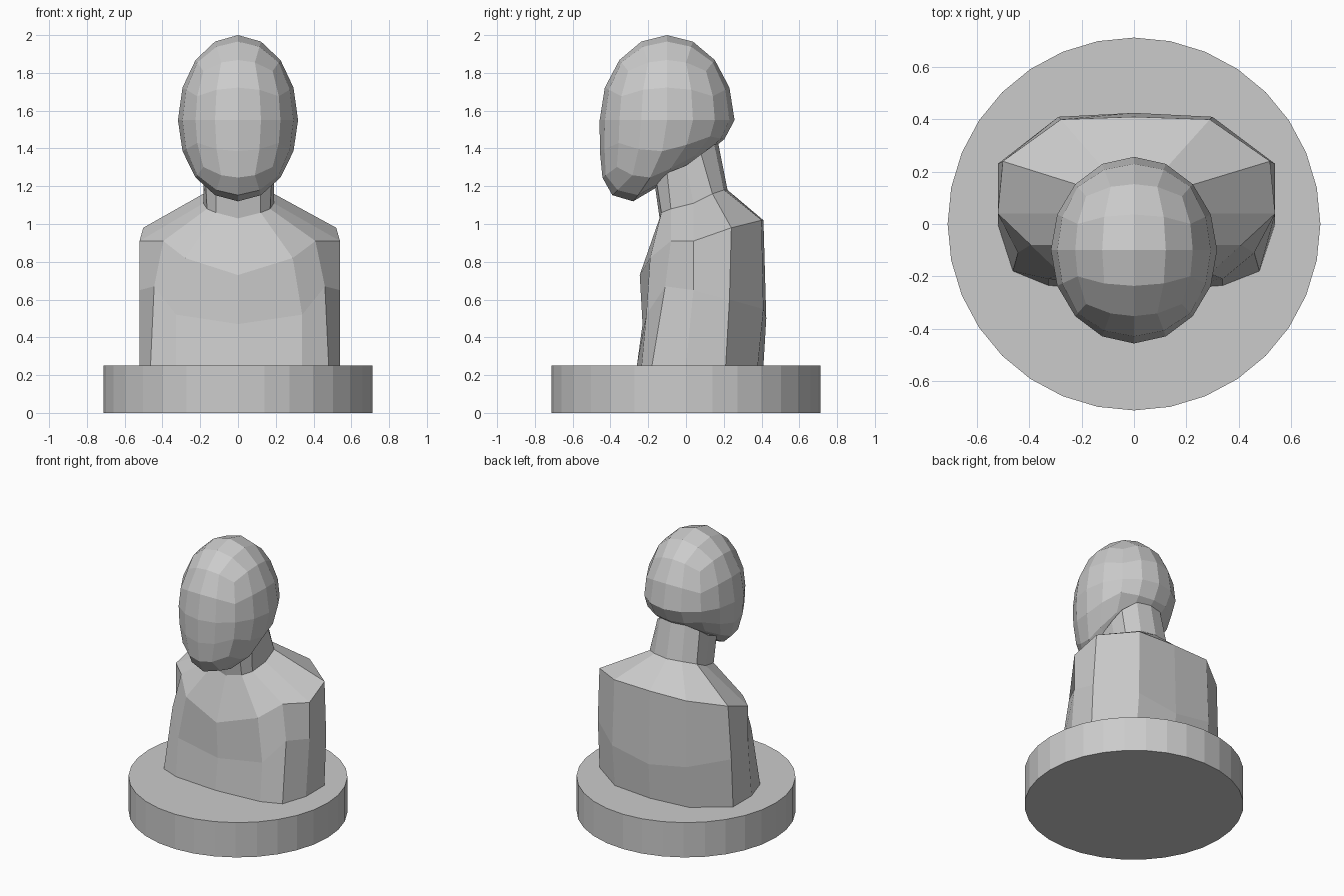
import bpy, bmesh, math

if "Cube" in bpy.data.objects:
    bpy.data.objects.remove(bpy.data.objects["Cube"])


def finish(bm, name):
    bmesh.ops.recalc_face_normals(bm, faces=bm.faces)
    mesh = bpy.data.meshes.new(name)
    bm.to_mesh(mesh)
    bm.free()
    obj = bpy.data.objects.new(name, mesh)
    bpy.context.collection.objects.link(obj)
    return obj


# Round plinth
bm = bmesh.new()
bmesh.ops.create_cone(bm, cap_ends=True, segments=32, radius1=0.713, radius2=0.713, depth=0.25)
bmesh.ops.translate(bm, verts=bm.verts, vec=(0, 0, 0.125))
finish(bm, "plinth")

# Torso and neck: right half of each loop, front centre round to back centre
LOOPS = [
    [(0, -.26, .25), (.34, -.235, .25), (.48, -.18, .25), (.54, 0, .25), (.54, .21, .25), (.3, .38, .25), (0, .41, .25)],
    [(0, -.23, .47), (.34, -.21, .52), (.46, -.11, .67), (.54, .04, .65), (.54, .23, .6), (.3, .41, .55), (0, .425, .5)],
    [(0, -.245, .73), (.29, -.19, .82), (.41, -.08, .91), (.54, .04, .91), (.52, .24, .98), (.29, .4, 1.02), (0, .41, 1.02)],
    [(0, -.14, 1.03), (.12, -.13, 1.06), (.17, -.08, 1.08), (.19, .04, 1.11), (.19, .14, 1.16), (.11, .2, 1.18), (0, .22, 1.18)],
    [(0, -.17, 1.24), (.12, -.16, 1.25), (.18, -.1, 1.27), (.19, 0, 1.31), (.17, .08, 1.37), (.1, .15, 1.42), (0, .17, 1.43)],
]
LEFT = 0.965  # the left shoulder is slightly narrower
bm = bmesh.new()
rings = []
for half in LOOPS:
    full = half + [(-x * LEFT, y, z) for x, y, z in reversed(half[1:-1])]
    rings.append([bm.verts.new(p) for p in full])
n = len(rings[0])
for a, b in zip(rings, rings[1:]):
    for i in range(n):
        j = (i + 1) % n
        bm.faces.new((a[i], a[j], b[j], b[i]))
bm.faces.new(rings[0])
bm.faces.new(rings[-1])
finish(bm, "torso_and_neck")

# Head: cube ball shaped into a skull with a forward chin
bm = bmesh.new()
bmesh.ops.create_cube(bm, size=2)
bmesh.ops.subdivide_edges(bm, edges=bm.edges[:], cuts=3, use_grid_fill=True)
for v in bm.verts:
    v.co = [math.tan(c * math.pi / 4) for c in v.co]
    v.co.normalize()
    x, y, z = v.co
    if z >= 0:
        v.co = (.318 * x, -.1 + .357 * y, 1.55 + .45 * z)
    else:
        depth = .43 - .18 * max(y, 0)
        v.co = (.318 * x, -.1 + .357 * y - .18 * z * z, 1.55 + depth * z)
finish(bm, "head")
